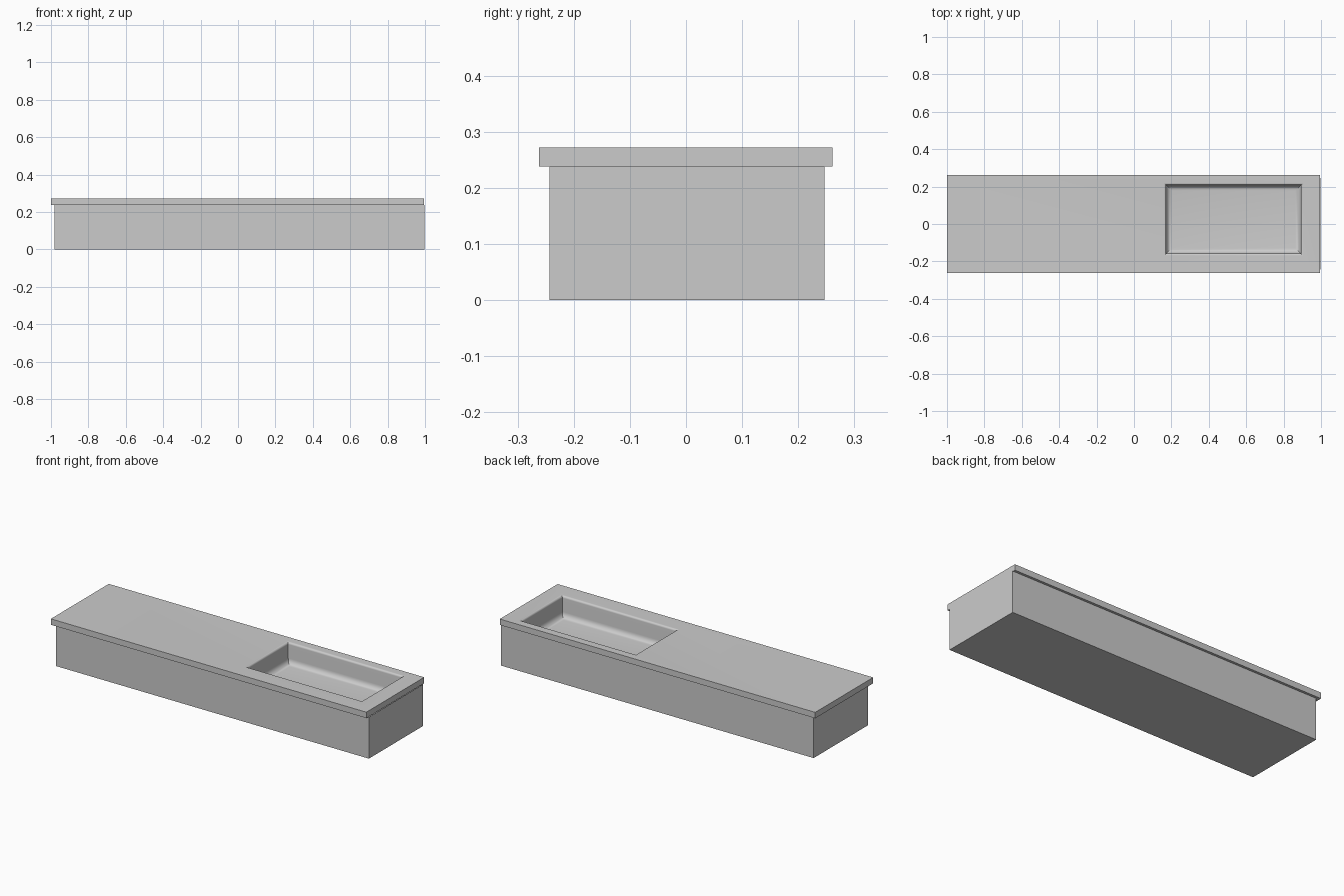
import bpy, bmesh, math

if "Cube" in bpy.data.objects:
    bpy.data.objects.remove(bpy.data.objects["Cube"])


def loft(name, rings, cap_start=False, cap_end=False, smooth=None):
    """Skin a stack of rectangles (x0, x1, y0, y1, z) into one mesh."""
    bm = bmesh.new()
    loops = [[bm.verts.new((x, y, z)) for x, y in ((x0, y0), (x1, y0), (x1, y1), (x0, y1))]
             for x0, x1, y0, y1, z in rings]
    for a, b in zip(loops, loops[1:]):
        for i in range(4):
            j = (i + 1) % 4
            bm.faces.new((a[i], a[j], b[j], b[i]))
    if cap_start:
        bm.faces.new(loops[0][::-1])
    if cap_end:
        bm.faces.new(loops[-1])
    mesh = bpy.data.meshes.new(name)
    bm.to_mesh(mesh)
    bm.free()
    obj = bpy.data.objects.new(name, mesh)
    bpy.context.collection.objects.link(obj)
    if smooth:
        bpy.ops.object.select_all(action='DESELECT')
        obj.select_set(True)
        bpy.context.view_layer.objects.active = obj
        bpy.ops.object.shade_smooth_by_angle(angle=math.radians(smooth))
    return obj


def basin_ring(inset, z):
    return (0.16 + inset, 0.905 - inset, -0.17 + inset, 0.22 - inset, z)


def arc(inset, z, r, start, end, steps=5):
    """Quarter-round basin section about a centre at (inset, z)."""
    angles = [math.radians(start + (end - start) * i / steps) for i in range(steps + 1)]
    return [basin_ring(inset + r * math.cos(a), z + r * math.sin(a)) for a in angles]


TOP, UNDER, DEPTH = 0.272, 0.238, 0.12

# Cabinet body, open under the countertop
body = (-0.98, 0.998, -0.243, 0.247)
loft("cabinet_body", [body + (0.0,), body + (UNDER,)], cap_start=True)

# Countertop with overhanging edge and sunken basin in one skin
edge = (-1.0, 0.995, -0.262, 0.261)
rings = [(-0.98, 0.99, -0.243, 0.247, UNDER), edge + (UNDER,), edge + (0.255,), edge + (TOP,)]
rings += arc(0.0, TOP - 0.012, 0.012, 90, 0)
rings += arc(0.042, TOP - DEPTH + 0.03, 0.03, 180, 270)
loft("countertop_with_basin", rings, cap_end=True, smooth=35)
